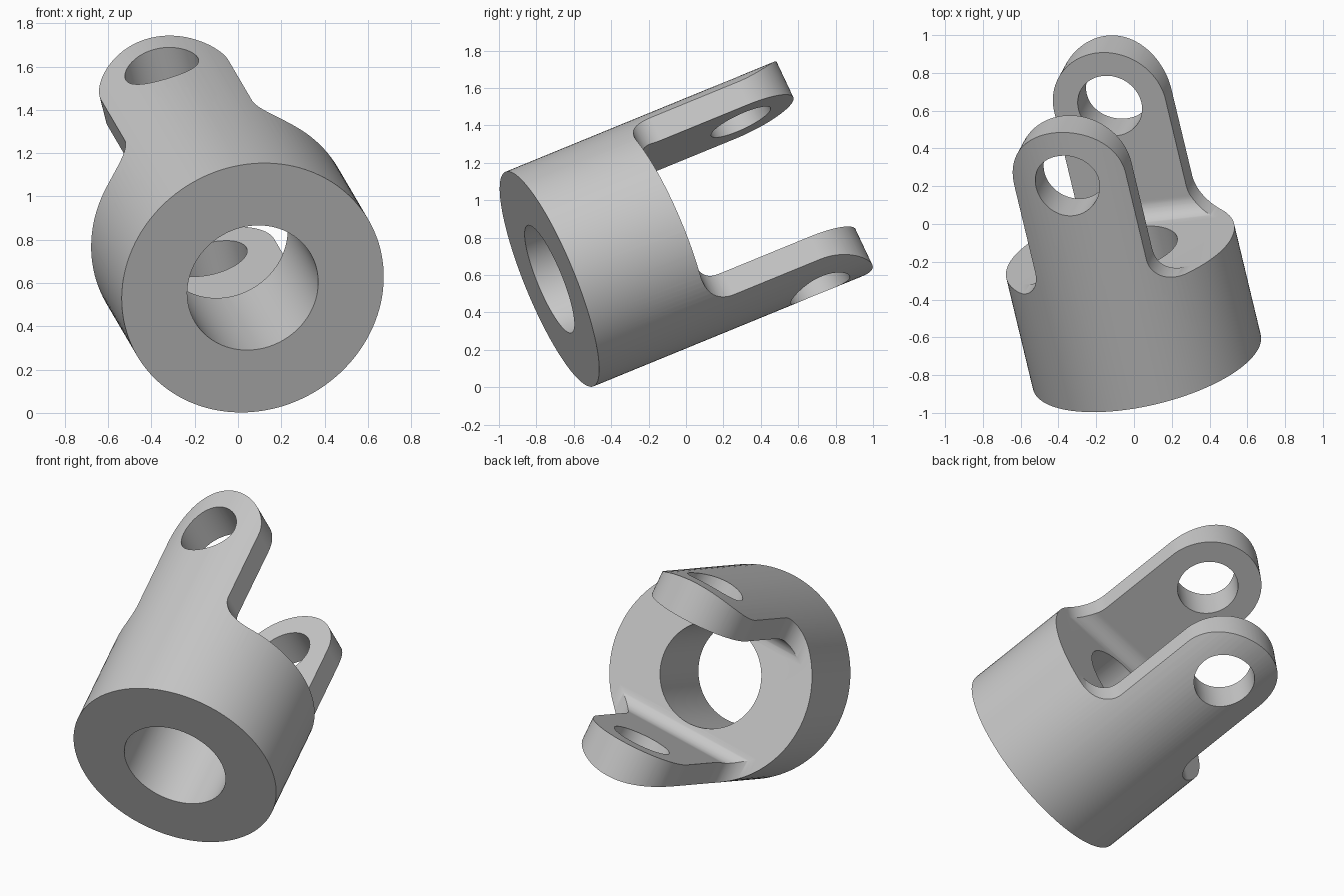
import bpy, bmesh, math
from mathutils import Matrix, Vector

cube = bpy.data.objects.get("Cube")
if cube:
    bpy.data.objects.remove(cube, do_unlink=True)

# Main sizes: the part is built along local Y, with the arms apart along Z
R = 0.62            # barrel radius
BORE = 0.31         # bore radius
ARM = 0.31          # arm half width and tip radius
SHOULDER = 0.65     # length of the barrel
PIN_Y = 1.317       # pin hole distance from the front face
PIN_R = 0.175
GAP = 0.40          # half distance between the arms
SIDE_FILLET = 0.16
GAP_FILLET = 0.10
BIG = 2.0


def arc(cx, cy, r, start, end, n=24):
    """Points on an arc, angles in degrees."""
    angles = [math.radians(start + (end - start) * i / n) for i in range(n + 1)]
    return [(cx + r * math.cos(a), cy + r * math.sin(a)) for a in angles]


def add_object(name, bm):
    bmesh.ops.recalc_face_normals(bm, faces=bm.faces)
    mesh = bpy.data.meshes.new(name)
    bm.to_mesh(mesh)
    bm.free()
    obj = bpy.data.objects.new(name, mesh)
    bpy.context.collection.objects.link(obj)
    return obj


def prism(name, points, place, depth):
    """Extrude a closed profile along the vector depth."""
    bm = bmesh.new()
    face = bm.faces.new([bm.verts.new(place(u, v)) for u, v in points])
    side = bmesh.ops.extrude_face_region(bm, geom=[face])["geom"]
    verts = [g for g in side if isinstance(g, bmesh.types.BMVert)]
    bmesh.ops.translate(bm, verts=verts, vec=depth)
    return add_object(name, bm)


def rod(name, r, y0, y1, n=128):
    """Cylinder along Y."""
    circle = arc(0, 0, r, 0, 360, n)[:-1]
    return prism(name, circle, lambda u, v: (u, y0, v), Vector((0, y1 - y0, 0)))


def carve(target, cutter, operation):
    mod = target.modifiers.new("carve", 'BOOLEAN')
    mod.operation = operation
    mod.solver = 'EXACT'
    mod.object = cutter
    bpy.context.view_layer.objects.active = target
    bpy.ops.object.modifier_apply(modifier=mod.name)
    bpy.data.objects.remove(cutter, do_unlink=True)


# Barrel blank
yoke = rod("yoke", R, 0, PIN_Y + ARM + 0.1)

# Outline seen along the pin: wide barrel, filleted neck, round arm tip
half = [(BIG / 2, -0.2), (BIG / 2, SHOULDER)]
half += arc(ARM + SIDE_FILLET, SHOULDER + SIDE_FILLET, SIDE_FILLET, 270, 180)
half += arc(0, PIN_Y, ARM, 0, 90, 32)
outline = half + [(-x, y) for x, y in reversed(half[:-1])]
carve(yoke, prism("outline_cutter", outline, lambda u, v: (u, v, -BIG / 2),
                  Vector((0, 0, BIG))), 'INTERSECT')

# Slot between the arms, with rounded inner corners
g, f = GAP, GAP_FILLET
slot = [(BIG, g)] + arc(SHOULDER + f, g - f, f, 90, 180)
slot += arc(SHOULDER + f, f - g, f, 180, 270) + [(BIG, -g)]
carve(yoke, prism("slot_cutter", slot, lambda u, v: (-BIG / 2, u, v),
                  Vector((BIG, 0, 0))), 'DIFFERENCE')

# Bore through the barrel and pin hole through both arms
carve(yoke, rod("bore_cutter", BORE, -0.2, SHOULDER + 0.3, 96), 'DIFFERENCE')
pin = arc(0, PIN_Y, PIN_R, 0, 360, 72)[:-1]
carve(yoke, prism("pin_cutter", pin, lambda u, v: (u, v, -BIG / 2),
                  Vector((0, 0, BIG))), 'DIFFERENCE')

# Grey metal
grey = bpy.data.materials.new("grey_metal")
grey.use_nodes = True
colour = (0.58, 0.58, 0.58, 1)
grey.diffuse_color = colour
grey.node_tree.nodes["Principled BSDF"].inputs["Base Color"].default_value = colour
yoke.data.materials.clear()
yoke.data.materials.append(grey)

# Tilt into place
axis = Vector((-0.217, 0.903, 0.370)).normalized()
pin_axis = Vector((-0.225, -0.417, 0.88))
side = axis.cross(pin_axis).normalized()
pin_axis = side.cross(axis)
turn = Matrix((side, axis, pin_axis)).transposed().to_4x4()
yoke.matrix_world = Matrix.Translation((0.068, -0.73, 0.578)) @ turn

# Smooth round surfaces, crisp edges
bpy.ops.object.select_all(action='DESELECT')
yoke.select_set(True)
bpy.context.view_layer.objects.active = yoke
bpy.ops.object.shade_smooth_by_angle(angle=math.radians(25))
